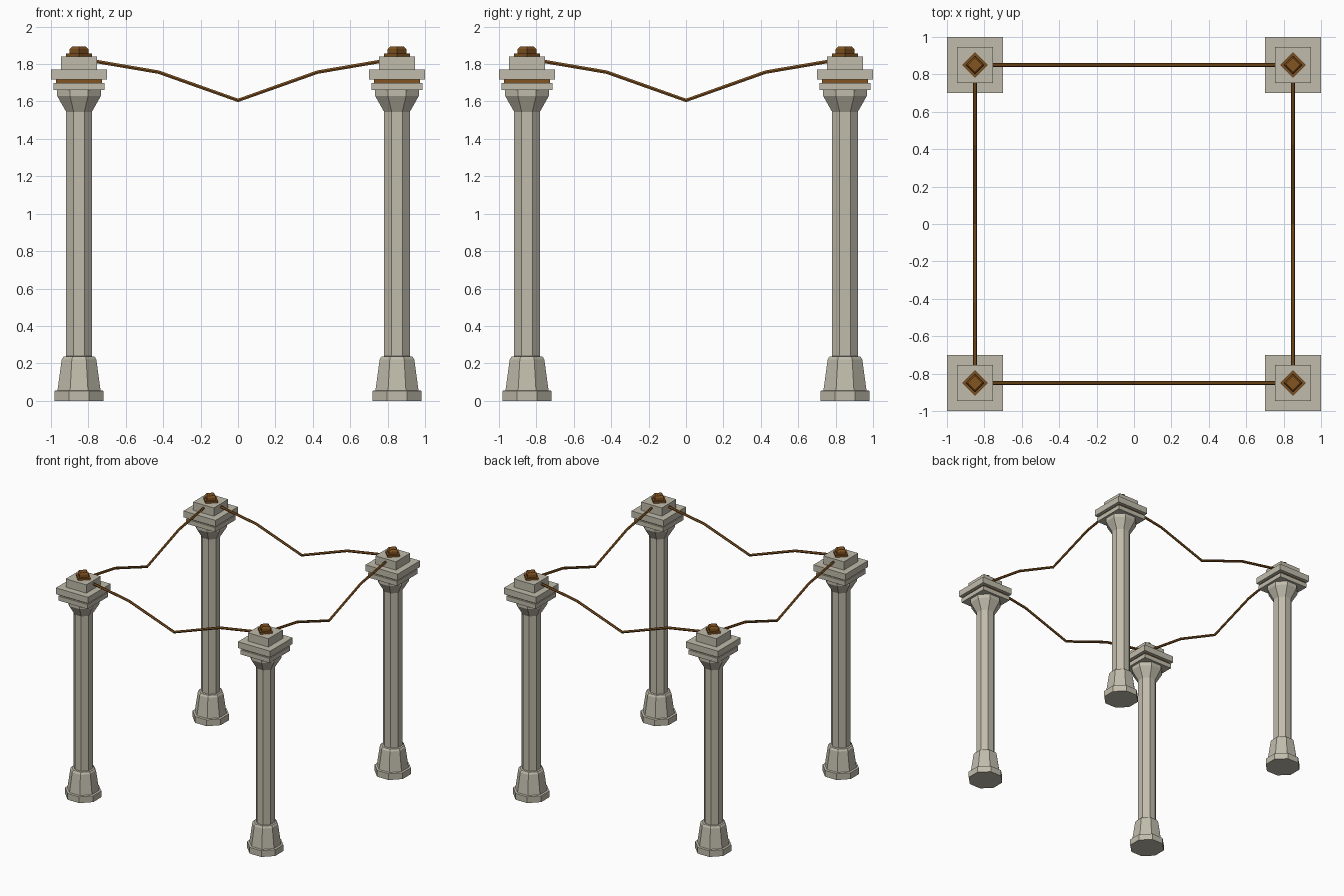
import bpy, bmesh, math
from mathutils import Matrix

if "Cube" in bpy.data.objects:
    bpy.data.objects.remove(bpy.data.objects["Cube"])

C = 0.85  # column centre offset on both axes


def material(name, rgb):
    m = bpy.data.materials.new(name)
    m.diffuse_color = (*rgb, 1)
    m.use_nodes = True
    m.node_tree.nodes["Principled BSDF"].inputs["Base Color"].default_value = m.diffuse_color
    return m


stone = material("pale stone", (0.53, 0.50, 0.41))
bronze = material("brown bronze", (0.225, 0.088, 0.015))


def lathe(name, sides, profile, loc, mat, turn):
    """Stack of n-sided rings; profile = (apothem, z) from bottom to top."""
    bm = bmesh.new()
    k = 1 / math.cos(math.pi / sides)
    rings = []
    for a, z in profile:
        rings.append([bm.verts.new((a * k * math.cos(turn + 2 * math.pi * i / sides),
                                    a * k * math.sin(turn + 2 * math.pi * i / sides), z))
                      for i in range(sides)])
    for lo, hi in zip(rings, rings[1:]):
        for i in range(sides):
            j = (i + 1) % sides
            bm.faces.new((lo[i], lo[j], hi[j], hi[i]))
    bm.faces.new(rings[0][::-1])
    bm.faces.new(rings[-1])
    me = bpy.data.meshes.new(name)
    bm.to_mesh(me)
    bm.free()
    me.materials.append(mat)
    ob = bpy.data.objects.new(name, me)
    ob.location = (*loc, 0)
    bpy.context.collection.objects.link(ob)
    return ob


def rope(name, angle):
    """Sagging four-piece rope along the front side, turned about z."""
    pts = [(-0.765, 1.815), (-0.425, 1.757), (0, 1.606), (0.425, 1.757), (0.765, 1.815)]
    cu = bpy.data.curves.new(name, 'CURVE')
    cu.dimensions = '3D'
    cu.bevel_depth = 0.0105
    cu.bevel_resolution = 1
    cu.use_fill_caps = True
    sp = cu.splines.new('POLY')
    sp.points.add(len(pts) - 1)
    for p, (x, z) in zip(sp.points, pts):
        p.co = (x, -C, z, 1)
    sp.use_smooth = False
    cu.materials.append(bronze)
    ob = bpy.data.objects.new(name, cu)
    ob.matrix_world = Matrix.Rotation(angle, 4, 'Z')
    bpy.context.collection.objects.link(ob)


T8, T4 = math.pi / 8, math.pi / 4
R2 = math.sqrt(0.5)  # half-diagonal to apothem for the diamond finial

for sx, sy, tag in ((-1, -1, "front_left"), (1, -1, "front_right"),
                    (-1, 1, "back_left"), (1, 1, "back_right")):
    loc = (sx * C, sy * C)
    # octagonal foot, flared pedestal, shaft and capital
    lathe("column_" + tag, 8,
          [(0.131, 0), (0.131, 0.053), (0.115, 0.056), (0.093, 0.218), (0.092, 0.222),
           (0.083, 0.236), (0.069, 0.238), (0.069, 1.545), (0.117, 1.63), (0.117, 1.662)],
          loc, stone, T8)
    # square slabs with a bronze band between them
    lathe("lower_slab_" + tag, 4, [(0.137, 1.662), (0.137, 1.70)], loc, stone, T4)
    lathe("band_" + tag, 4, [(0.122, 1.70), (0.122, 1.717)], loc, bronze, T4)
    lathe("upper_slab_" + tag, 4, [(0.15, 1.717), (0.15, 1.77)], loc, stone, T4)
    lathe("cap_block_" + tag, 4, [(0.096, 1.77), (0.096, 1.84)], loc, stone, T4)
    # diamond finial
    lathe("finial_" + tag, 4,
          [(0.069 * R2, 1.84), (0.069 * R2, 1.856), (0.05 * R2, 1.856),
           (0.05 * R2, 1.88), (0.038 * R2, 1.893)], loc, bronze, 0)

for i, side in enumerate(("front", "right", "back", "left")):
    rope("rope_" + side, i * math.pi / 2)
